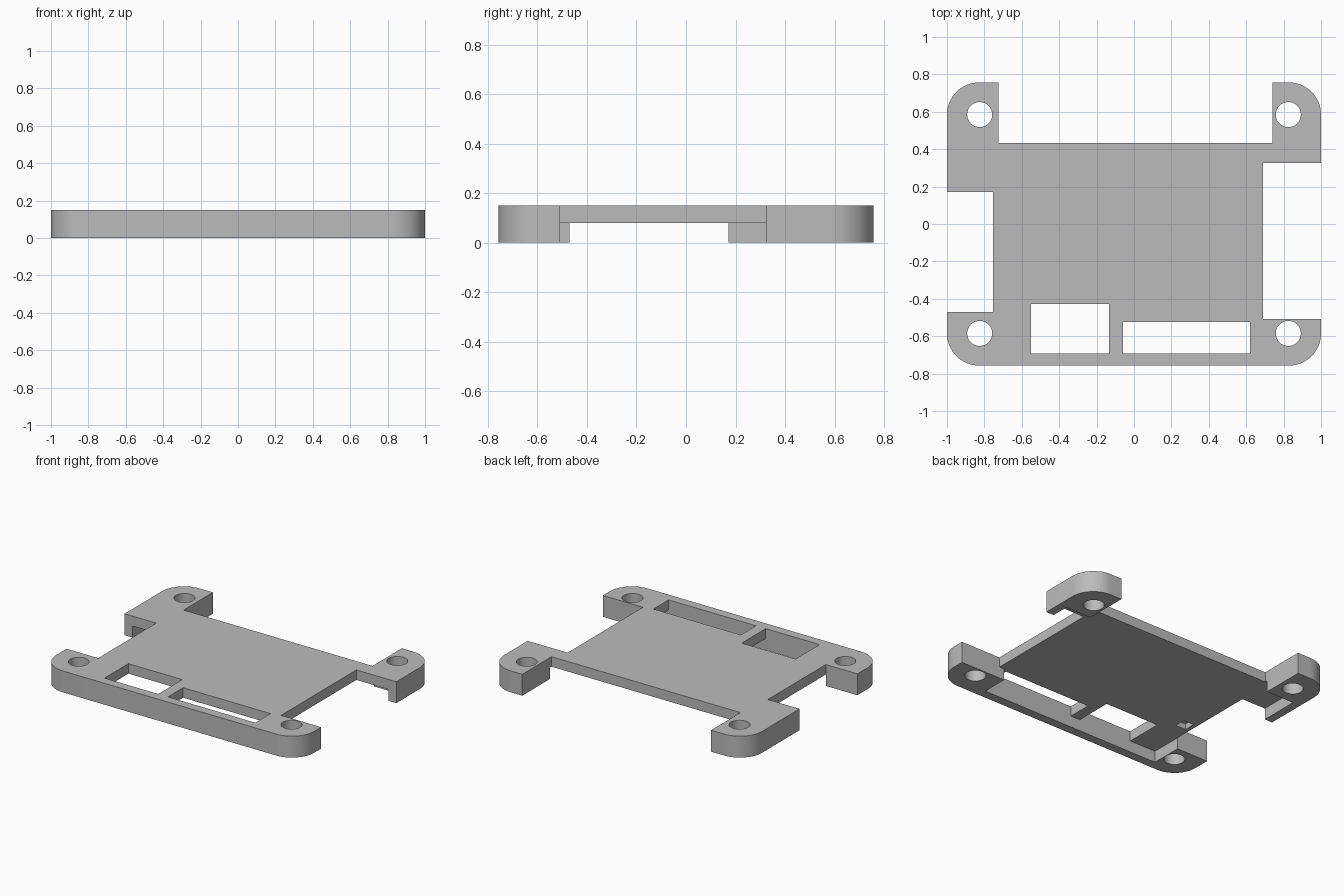
import bpy, bmesh
from math import cos, sin, pi, radians

if "Cube" in bpy.data.objects:
    bpy.data.objects.remove(bpy.data.objects["Cube"], do_unlink=True)

H, DECK = 0.15, 0.08          # total height, underside of the deck
HX, HY, HOLE = 0.825, 0.585, 0.067

gray = bpy.data.materials.new("plain gray")
gray.use_nodes = True
color = (0.5, 0.5, 0.5, 1)
gray.diffuse_color = color
gray.node_tree.nodes["Principled BSDF"].inputs["Base Color"].default_value = color


def prism(name, points, z0, z1):
    """Extrude a flat outline from z0 to z1."""
    bm = bmesh.new()
    face = bm.faces.new([bm.verts.new((x, y, z0)) for x, y in points])
    up = bmesh.ops.extrude_face_region(bm, geom=[face])["geom"]
    bmesh.ops.translate(bm, vec=(0, 0, z1 - z0),
                        verts=[v for v in up if isinstance(v, bmesh.types.BMVert)])
    bmesh.ops.recalc_face_normals(bm, faces=bm.faces)
    mesh = bpy.data.meshes.new(name)
    bm.to_mesh(mesh)
    bm.free()
    mesh.materials.append(gray)
    obj = bpy.data.objects.new(name, mesh)
    bpy.context.collection.objects.link(obj)
    return obj


def arc(cx, cy, r, start, end, steps):
    return [(cx + r * cos(start + (end - start) * i / steps),
             cy + r * sin(start + (end - start) * i / steps)) for i in range(steps + 1)]


def box(name, x0, x1, y0, y1, z0=-0.1, z1=0.3):
    return prism(name, [(x0, y0), (x1, y0), (x1, y1), (x0, y1)], z0, z1)


# Rounded slab
outline = []
for k, (sx, sy) in enumerate([(1, 1), (-1, 1), (-1, -1), (1, -1)]):
    outline += arc(sx * HX, sy * HY, 0.172, k * pi / 2, (k + 1) * pi / 2, 16)
frame = prism("mounting_frame", outline, 0, H)
for v in frame.data.vertices:
    v.co.x *= 1 / 0.997

cutters = [
    # Open notches between the corner feet
    box("back_notch", -0.725, 0.74, 0.433, 1),
    box("right_notch", -1.2, -0.755, -0.47, 0.172),
    box("left_notch", 0.69, 1.2, -0.508, 0.325),
    # Windows along the front
    box("square_window", -0.55, -0.133, -0.693, -0.428),
    box("long_window", -0.058, 0.62, -0.693, -0.525),
    # Board recess under the deck
    box("board_recess", -0.94, 0.94, -0.47, 0.45, -0.1, DECK),
    box("front_recess", -0.755, 0.65, -0.693, -0.46, -0.1, DECK),
    box("recess_corner", 0.64, 0.94, -0.508, -0.46, -0.1, DECK),
    box("component_pocket", -0.725, -0.645, -0.356, -0.276, -0.1, DECK + 0.04),
]
# Screw holes
for sx in (-1, 1):
    for sy in (-1, 1):
        cutters.append(prism("screw_hole", arc(sx * HX, sy * HY, HOLE, 0, 2 * pi, 32)[:-1], -0.1, 0.3))

bpy.context.view_layer.objects.active = frame
for c in cutters:
    c.hide_render = True
    mod = frame.modifiers.new(c.name, "BOOLEAN")
    mod.operation, mod.solver, mod.object = "DIFFERENCE", "EXACT", c
    bpy.ops.object.modifier_apply(modifier=mod.name)
for c in cutters:
    bpy.data.objects.remove(c, do_unlink=True)

bpy.ops.object.select_all(action="DESELECT")
frame.select_set(True)
bpy.ops.object.shade_smooth_by_angle(angle=radians(30))
